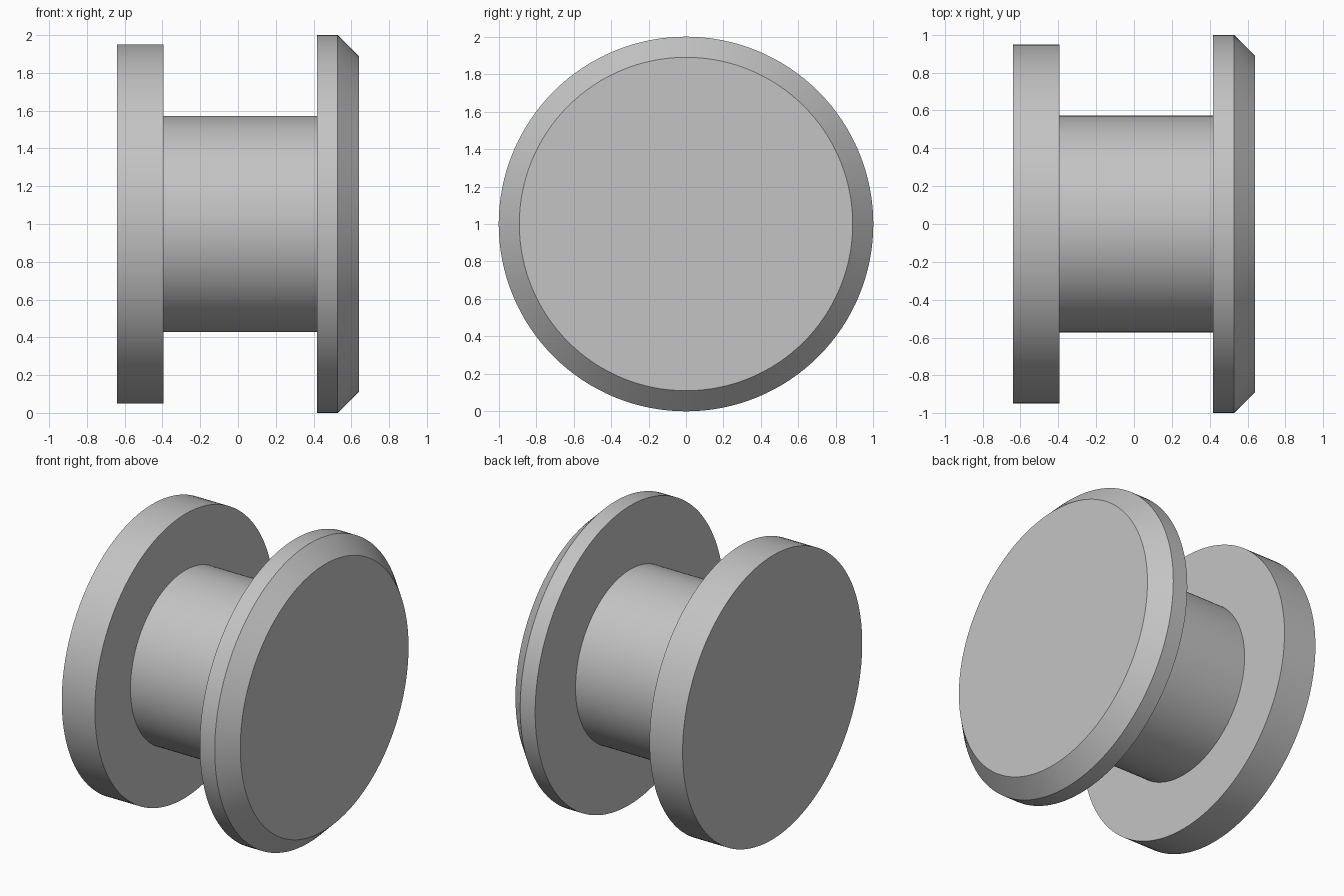
import bpy
import bmesh
from math import cos, sin, tau, radians

cube = bpy.data.objects.get("Cube")
if cube:
    bpy.data.objects.remove(cube, do_unlink=True)

SEGMENTS = 128

# Plain grey material
grey = bpy.data.materials.new("plain_grey")
grey.use_nodes = True
colour = (0.55, 0.55, 0.55, 1)
grey.diffuse_color = colour
grey.node_tree.nodes["Principled BSDF"].inputs["Base Color"].default_value = colour

# Turned profile as (x, radius): plain flange, shaft, chamfered flange
profile = [
    (-0.64, 0.95), (-0.395, 0.95),
    (-0.395, 0.573), (0.417, 0.573),
    (0.417, 1.0), (0.528, 1.0), (0.64, 0.89),
]


def turned_solid(name, profile, material):
    """Revolve a profile about the x axis and cap both ends."""
    bm = bmesh.new()
    rings = []
    for x, r in profile:
        angles = [tau * i / SEGMENTS for i in range(SEGMENTS)]
        rings.append([bm.verts.new((x, r * cos(a), 1 + r * sin(a))) for a in angles])
    for a, b in zip(rings, rings[1:]):
        for i in range(SEGMENTS):
            j = (i + 1) % SEGMENTS
            bm.faces.new((a[i], a[j], b[j], b[i]))
    bm.faces.new(rings[0])
    bm.faces.new(rings[-1])
    bmesh.ops.recalc_face_normals(bm, faces=bm.faces)
    mesh = bpy.data.meshes.new(name)
    bm.to_mesh(mesh)
    bm.free()
    mesh.materials.append(material)
    obj = bpy.data.objects.new(name, mesh)
    bpy.context.collection.objects.link(obj)
    return obj


# One solid spool, smooth around the turn and sharp at the rims
spool = turned_solid("flanged_spool", profile, grey)
bpy.ops.object.select_all(action="DESELECT")
spool.select_set(True)
bpy.context.view_layer.objects.active = spool
bpy.ops.object.shade_smooth_by_angle(angle=radians(30))
